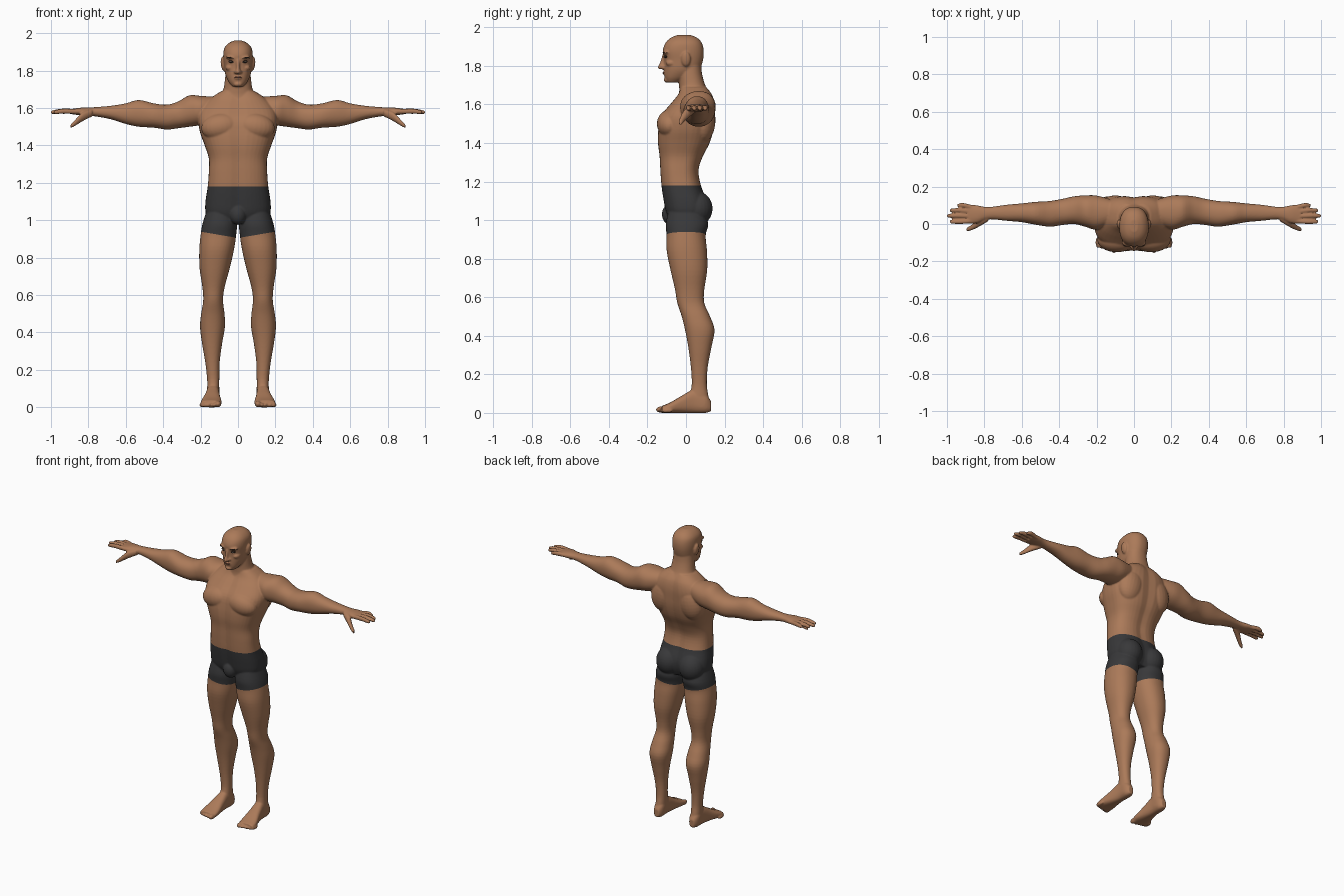
import bpy, bmesh
from math import cos, sin, pi, exp, copysign
from mathutils import Matrix, Vector

cube = bpy.data.objects.get("Cube")
if cube:
    bpy.data.objects.remove(cube, do_unlink=True)


def material(name, rgb):
    mat = bpy.data.materials.new(name)
    mat.use_nodes = True
    colour = (*rgb, 1.0)
    mat.diffuse_color = colour
    for node in mat.node_tree.nodes:
        if node.type == 'BSDF_PRINCIPLED':
            node.inputs["Base Color"].default_value = colour
            node.inputs["Roughness"].default_value = 0.8
    return mat


skin = material("skin", (.41, .195, .1))
cloth = material("charcoal cloth", (.04, .04, .042))
hair = material("dark brow", (.03, .018, .012))
eye_white = material("eye white", (.45, .38, .33))
lip = material("lip", (.24, .095, .06))


def spline(a, b, c, d, t):
    """Smooth interpolation between b and c."""
    return b + t / 2 * (c - a + t * (2*a - 5*b + 4*c - d + t * (3*(b - c) + d - a)))


def loft(bm, axis, rings, power=2.2, groove=0.0, segments=40, steps=4):
    """Skin rounded sections (position, low a, high a, low b, high b) along an axis."""
    smooth = []
    last = len(rings) - 1
    for i in range(last):
        quad = [rings[max(0, min(last, i + k))] for k in (-1, 0, 1, 2)]
        for s in range(steps):
            smooth.append([spline(*v, s / steps) for v in zip(*quad)])
    smooth.append(rings[-1])
    loops = []
    for t, a0, a1, b0, b1 in smooth:
        loop = []
        for k in range(segments):
            c, s = cos(2 * pi * k / segments), sin(2 * pi * k / segments)
            u = copysign(abs(c) ** (2 / power), c)
            v = copysign(abs(s) ** (2 / power), s)
            a = (a0 + a1) / 2 + u * (a1 - a0) / 2
            b = (b0 + b1) / 2 + v * (b1 - b0) / 2
            b -= v * groove * exp(-(a / .03) ** 2)
            co = {'x': (t, a, b), 'y': (a, t, b), 'z': (a, b, t)}[axis]
            loop.append(bm.verts.new(co))
        loops.append(loop)
    for low, high in zip(loops, loops[1:]):
        for k in range(segments):
            n = (k + 1) % segments
            bm.faces.new((low[k], low[n], high[n], high[k]))
    bm.faces.new(loops[0][::-1])
    bm.faces.new(loops[-1])


def blob(bm, centre, radii, turn=0.0):
    """Ellipsoid, tilted about the front-back axis."""
    mat = (Matrix.Translation(centre) @ Matrix.Rotation(turn, 4, 'Y')
           @ Matrix.Diagonal((*radii, 1)))
    bmesh.ops.create_uvsphere(bm, u_segments=24, v_segments=16, radius=1, matrix=mat)


def mirror(bm):
    copy = bmesh.ops.duplicate(bm, geom=bm.verts[:] + bm.edges[:] + bm.faces[:])
    for v in copy["geom"]:
        if isinstance(v, bmesh.types.BMVert):
            v.co.x *= -1


def make_object(name, bm, mats):
    bmesh.ops.recalc_face_normals(bm, faces=bm.faces[:])
    mesh = bpy.data.meshes.new(name)
    bm.to_mesh(mesh)
    bm.free()
    for mat in mats:
        mesh.materials.append(mat)
    mesh.shade_smooth()
    obj = bpy.data.objects.new(name, mesh)
    bpy.context.collection.objects.link(obj)
    return obj


bm = bmesh.new()

# Leg
loft(bm, 'z', [
    (.03, .1, .165, .03, .125), (.09, .1, .165, .02, .116), (.15, .1, .165, .03, .108),
    (.24, .098, .175, .025, .113), (.34, .085, .192, .012, .132), (.43, .07, .203, -.005, .148),
    (.5, .072, .197, -.022, .125), (.57, .08, .186, -.045, .095), (.64, .072, .19, -.057, .095),
    (.74, .045, .205, -.08, .11), (.84, .022, .207, -.1, .109), (.92, .01, .2, -.101, .102),
    (.98, .006, .19, -.105, .115), (1.05, .02, .168, -.09, .09)])

# Foot and toes
loft(bm, 'y', [
    (-.125, .09, .2, 0, .036), (-.08, .088, .197, 0, .055), (-.02, .095, .18, 0, .09),
    (.04, .1, .168, 0, .12), (.1, .1, .165, 0, .1), (.13, .115, .15, .008, .06)], power=2.6)
for i in range(5):
    size = .017 if i == 0 else .0125
    blob(bm, (.107 + .0215 * i, -.126 + .007 * i, size), (size, .03, size))

# Arm and palm
loft(bm, 'x', [
    (.12, 0, .13, 1.54, 1.66), (.2, -.03, .152, 1.51, 1.665), (.26, -.015, .153, 1.5, 1.668),
    (.32, 0, .148, 1.492, 1.635), (.38, -.005, .135, 1.485, 1.618), (.45, -.014, .123, 1.495, 1.625),
    (.53, -.003, .118, 1.5, 1.643), (.6, .01, .11, 1.515, 1.625), (.68, .017, .103, 1.54, 1.612),
    (.76, .025, .092, 1.555, 1.605), (.8, .02, .092, 1.559, 1.603), (.84, .004, .1, 1.561, 1.602),
    (.89, .002, .104, 1.567, 1.595)])

# Fingers and thumb
for tip, root_y, tip_y in ((.985, .016, .012), (1.0, .041, .044), (.985, .065, .073), (.945, .088, .1)):
    loft(bm, 'x', [
        (.86, root_y - .012, root_y + .012, 1.568, 1.594),
        ((.88 + tip) / 2, tip_y - .012, tip_y + .012, 1.57, 1.597),
        (tip - .01, tip_y - .01, tip_y + .01, 1.568, 1.588),
        (tip, tip_y - .006, tip_y + .006, 1.571, 1.583)])
loft(bm, 'x', [
    (.78, .015, .055, 1.555, 1.595), (.83, -.015, .025, 1.53, 1.578),
    (.87, -.034, -.006, 1.505, 1.538), (.895, -.04, -.02, 1.493, 1.512)])

# Chest, shoulder blade, buttock, ear and brow ridge
blob(bm, (.092, -.085, 1.5), (.105, .066, .072), .15)
blob(bm, (.1, .085, 1.52), (.09, .068, .12), -.2)
blob(bm, (.085, .055, 1.06), (.083, .083, .09))
blob(bm, (.08, .0, 1.835), (.012, .024, .038), .12)
blob(bm, (.03, -.1, 1.868), (.036, .021, .011), -.1)
blob(bm, (.045, -.075, 1.815), (.022, .03, .018))
blob(bm, (.011, -.118, 1.793), (.011, .015, .01))
mirror(bm)

# Torso
torso = [(.99, .14, -.08, .09), (1.04, .172, -.105, .11), (1.1, .174, -.118, .11),
         (1.18, .162, -.13, .08), (1.26, .156, -.136, .068), (1.33, .156, -.14, .09),
         (1.4, .178, -.148, .125), (1.47, .203, -.146, .144), (1.54, .212, -.132, .15),
         (1.6, .195, -.085, .15), (1.65, .15, -.045, .138), (1.69, .09, -.03, .11)]
loft(bm, 'z', [(z, -w, w, front, back) for z, w, front, back in torso], 2.6, .009)
blob(bm, (0, -.08, 1.03), (.045, .045, .055))

# Neck
neck = [(1.6, .11, -.05, .14), (1.66, .098, -.036, .122), (1.7, .078, -.036, .1),
        (1.76, .069, -.04, .083), (1.82, .064, -.04, .078)]
loft(bm, 'z', [(z, -w, w, front, back) for z, w, front, back in neck])

# Head, nose, mouth and chin
head = [(1.715, .03, -.1, -.04), (1.74, .05, -.11, .01), (1.78, .068, -.113, .068),
        (1.83, .075, -.113, .088), (1.88, .079, -.12, .092), (1.92, .073, -.106, .082),
        (1.947, .05, -.078, .057), (1.961, .02, -.042, .022)]
loft(bm, 'z', [(z, -w, w, front, back) for z, w, front, back in head], 2.3)
loft(bm, 'z', [(1.783, -.011, .011, -.138, -.1), (1.793, -.014, .014, -.147, -.1),
               (1.82, -.009, .009, -.134, -.1), (1.86, -.01, .01, -.122, -.1)])
blob(bm, (0, -.1, 1.763), (.026, .021, .014))
blob(bm, (0, -.097, 1.727), (.024, .019, .014))

# Fuse the parts into one continuous skin
body = make_object("body", bm, [skin, cloth])
remesh = body.modifiers.new("fuse", 'REMESH')
remesh.mode = 'VOXEL'
remesh.voxel_size = .005
soften = body.modifiers.new("soften", 'SMOOTH')
soften.factor = .5
soften.iterations = 4
bpy.context.view_layer.update()
graph = bpy.context.evaluated_depsgraph_get()
fused = bpy.data.meshes.new_from_object(body.evaluated_get(graph))
body.modifiers.clear()
body.data = fused
fused.materials.clear()
for mat in (skin, cloth):
    fused.materials.append(mat)

# Cut the waistband and the two slanted hems, then colour the shorts
WAIST, HEM, SLOPE = 1.18, .905, .17
bm = bmesh.new()
bm.from_mesh(fused)
bmesh.ops.bisect_plane(bm, geom=bm.verts[:] + bm.edges[:] + bm.faces[:],
                       plane_co=(0, 0, WAIST), plane_no=(0, 0, 1))
for side in (1, -1):
    faces = [f for f in bm.faces if f.calc_center_median().x * side > 0]
    edges = {e for f in faces for e in f.edges}
    verts = {v for f in faces for v in f.verts}
    bmesh.ops.bisect_plane(bm, geom=[*verts, *edges, *faces],
                           plane_co=(0, 0, HEM), plane_no=Vector((-SLOPE * side, 0, 1)))
for f in bm.faces:
    c = f.calc_center_median()
    f.material_index = int(HEM + SLOPE * abs(c.x) < c.z < WAIST)
    f.smooth = True
bm.to_mesh(fused)
bm.free()

# Face details
details = (("eyebrows", hair, (.036, -.112, 1.868), (.022, .009, .0045), -.15),
           ("eyelids", hair, (.033, -.102, 1.848), (.018, .011, .008), -.08),
           ("eyes", eye_white, (.033, -.106, 1.847), (.013, .009, .0045), -.08),
           ("irises", hair, (.032, -.111, 1.847), (.005, .0055, .0045), 0))
for name, mat, centre, radii, turn in details:
    bm = bmesh.new()
    blob(bm, centre, radii, turn)
    mirror(bm)
    make_object(name, bm, [mat])
bm = bmesh.new()
blob(bm, (0, -.113, 1.764), (.02, .009, .005))
make_object("lips", bm, [lip])
